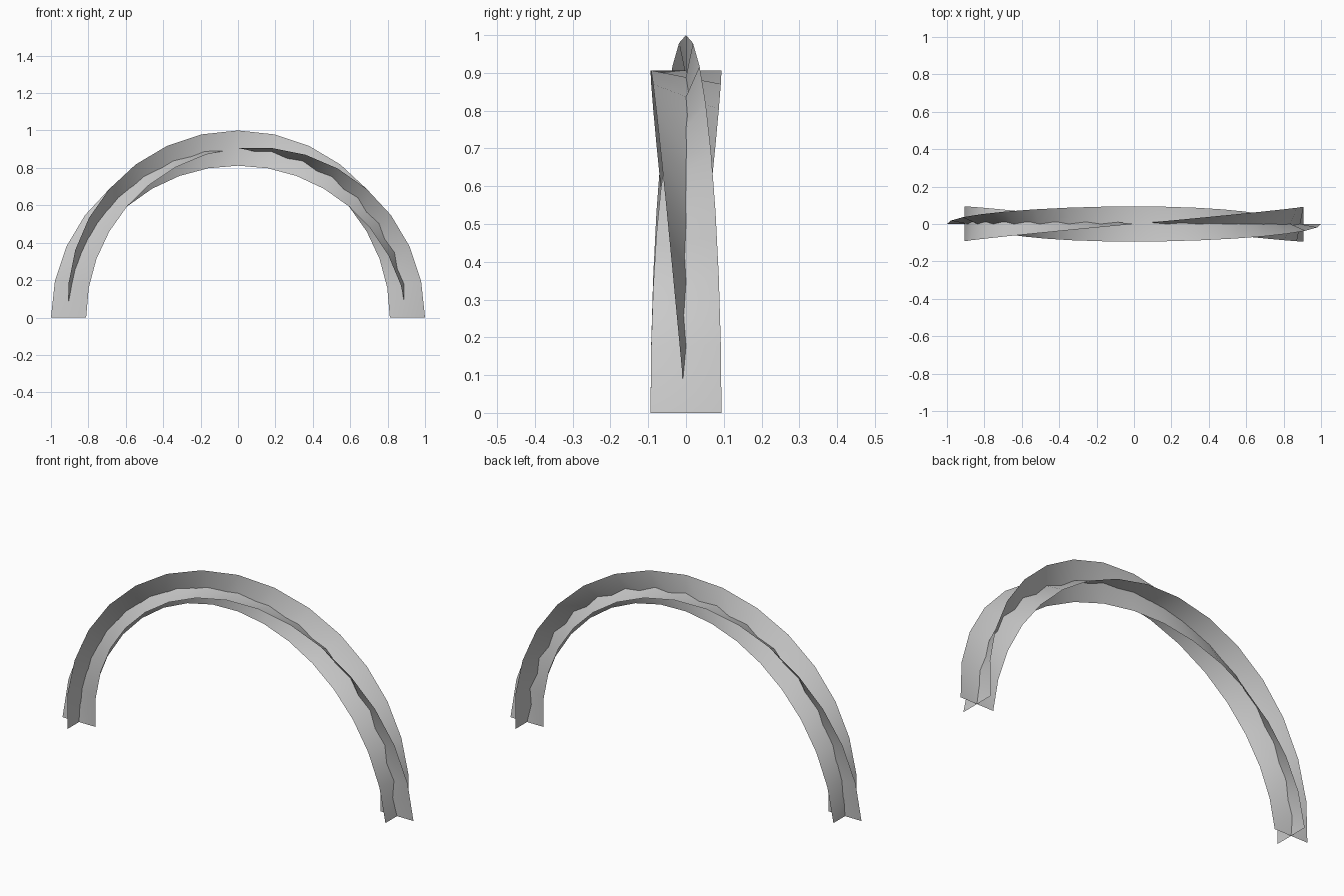
import bpy, bmesh
from math import pi, sin, cos
from mathutils import Vector

if "Cube" in bpy.data.objects:
    bpy.data.objects.remove(bpy.data.objects["Cube"])

SEGMENTS = 16
RADIUS = 0.906      # centre line of the arch
HALF_WIDTH = 0.094  # half the width of each strip


def twisted_strip(name, start_angle):
    """Flat ribbon bent over a half circle, twisting half a turn on the way."""
    bm = bmesh.new()
    rows = []
    for i in range(SEGMENTS + 1):
        a = pi * i / SEGMENTS
        radial = Vector((-cos(a), 0, sin(a)))
        t = start_angle + a
        across = (radial * cos(t) + Vector((0, 1, 0)) * sin(t)) * HALF_WIDTH
        centre = radial * RADIUS
        rows.append((bm.verts.new(centre + across), bm.verts.new(centre - across)))
    for (p0, q0), (p1, q1) in zip(rows, rows[1:]):
        for tri in ((p0, q0, p1), (q0, q1, p1)):
            bm.faces.new(tri).smooth = True
    mesh = bpy.data.meshes.new(name)
    bm.to_mesh(mesh)
    bm.free()
    obj = bpy.data.objects.new(name, mesh)
    bpy.context.collection.objects.link(obj)
    return obj


# Two crossing strips form the twisted plus-shaped arch
twisted_strip("arch_strip_upright", 0)
twisted_strip("arch_strip_crosswise", -pi / 2)
